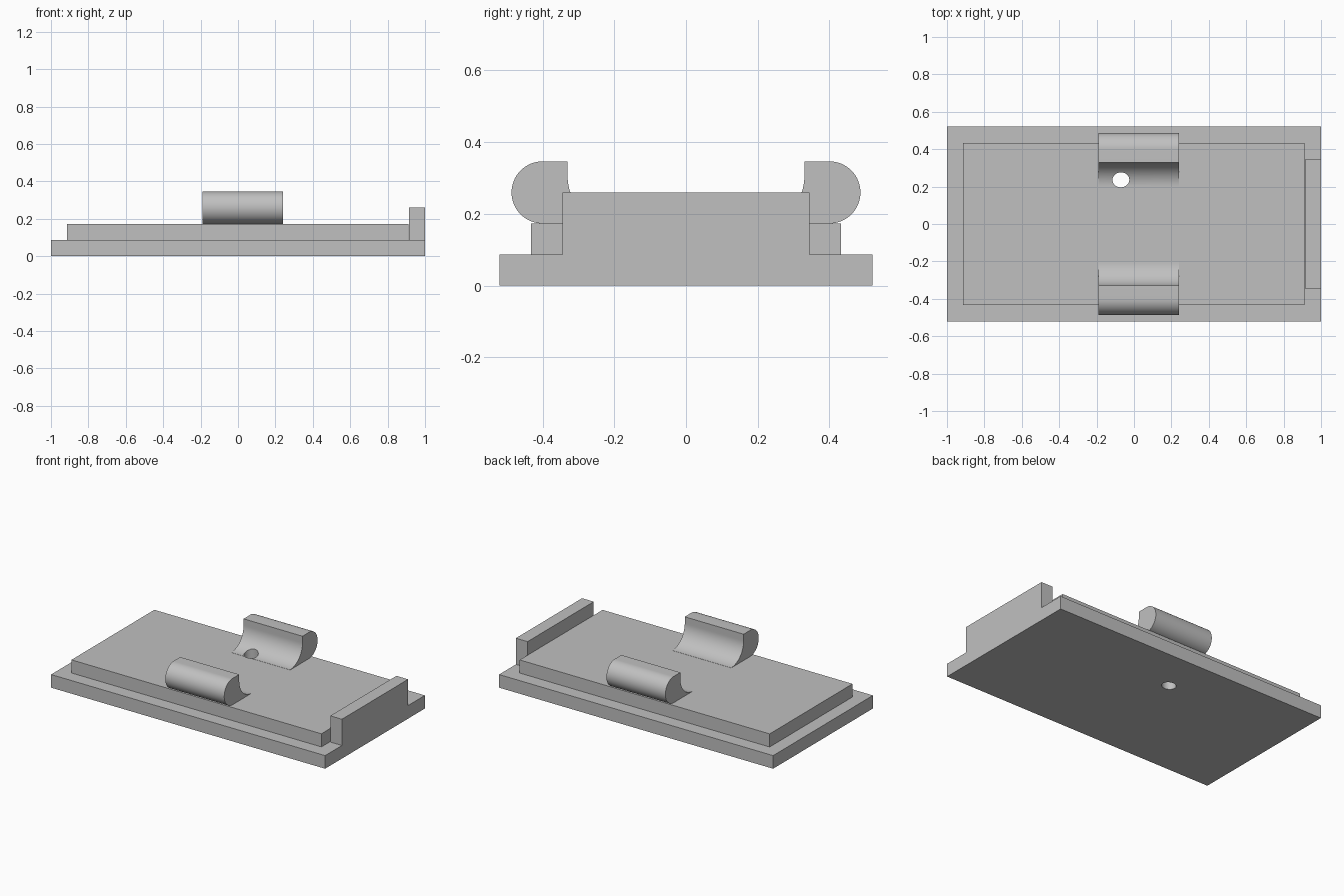
import bpy, bmesh
from math import cos, sin, pi, radians

if "Cube" in bpy.data.objects:
    bpy.data.objects.remove(bpy.data.objects["Cube"])

grey = bpy.data.materials.new("plain grey")
grey.use_nodes = True
colour = (0.53, 0.53, 0.53, 1)
grey.diffuse_color = colour
grey.node_tree.nodes["Principled BSDF"].inputs["Base Color"].default_value = colour


def prism(name, outline, length, axis):
    """Extrude a closed 3D outline along an axis."""
    bm = bmesh.new()
    face = bm.faces.new([bm.verts.new(p) for p in outline])
    out = bmesh.ops.extrude_face_region(bm, geom=[face])
    moved = [v for v in out["geom"] if isinstance(v, bmesh.types.BMVert)]
    bmesh.ops.translate(bm, verts=moved, vec=[length * a for a in axis])
    bmesh.ops.recalc_face_normals(bm, faces=bm.faces)
    mesh = bpy.data.meshes.new(name)
    bm.to_mesh(mesh)
    bm.free()
    mesh.materials.append(grey)
    obj = bpy.data.objects.new(name, mesh)
    bpy.context.collection.objects.link(obj)
    return obj


def slab(name, x0, x1, half_y, z0, z1):
    corners = [(x0, -half_y, z0), (x1, -half_y, z0), (x1, half_y, z0), (x0, half_y, z0)]
    return prism(name, corners, z1 - z0, (0, 0, 1))


def arc(cy, cz, r, start, end, steps):
    angles = [radians(start + (end - start) * i / steps) for i in range(steps + 1)]
    return [(cy + r * cos(a), cz + r * sin(a)) for a in angles]


# Stepped plates and end stop
STEP = 0.0865
base = slab("base_plate", -1, 1, 0.52, 0, STEP)
upper = slab("raised_plate", -0.913, 0.911, 0.432, STEP, 2 * STEP)
stop = slab("end_stop", 0.915, 1, 0.345, STEP, 3 * STEP)

# Side clips: rounded outside, hollowed inside, sunk slightly into the plate
profile = arc(0.4, 0.26, STEP, -90, 90, 32)
profile += [(0.33, 0.346)]
profile += arc(0.2, 0.304, 0.13, 0, -90, 24)
profile += [(0.2, 0.15), (0.4, 0.15)]
clips = [prism(name, [(-0.19, side * y, z) for y, z in profile], 0.43, (1, 0, 0))
         for name, side in (("back_clip", 1), ("front_clip", -1))]

# Through hole beside the back clip
ring = [(-0.07 + 0.045 * cos(a), 0.236 + 0.04 * sin(a), -0.1)
        for a in (2 * pi * i / 40 for i in range(40))]
cutter = prism("hole_cutter", ring, 0.6, (0, 0, 1))
cutter.hide_render = True
for obj in (base, upper, clips[0]):
    cut = obj.modifiers.new("hole", "BOOLEAN")
    cut.operation = "DIFFERENCE"
    cut.solver = "EXACT"
    cut.object = cutter
    bpy.context.view_layer.objects.active = obj
    bpy.ops.object.modifier_apply(modifier=cut.name)
bpy.data.objects.remove(cutter)

# Smooth the rounded surfaces and keep the edges sharp
bpy.ops.object.select_all(action="DESELECT")
for obj in (base, upper, stop, *clips):
    obj.select_set(True)
bpy.context.view_layer.objects.active = base
bpy.ops.object.shade_smooth_by_angle(angle=radians(30))
